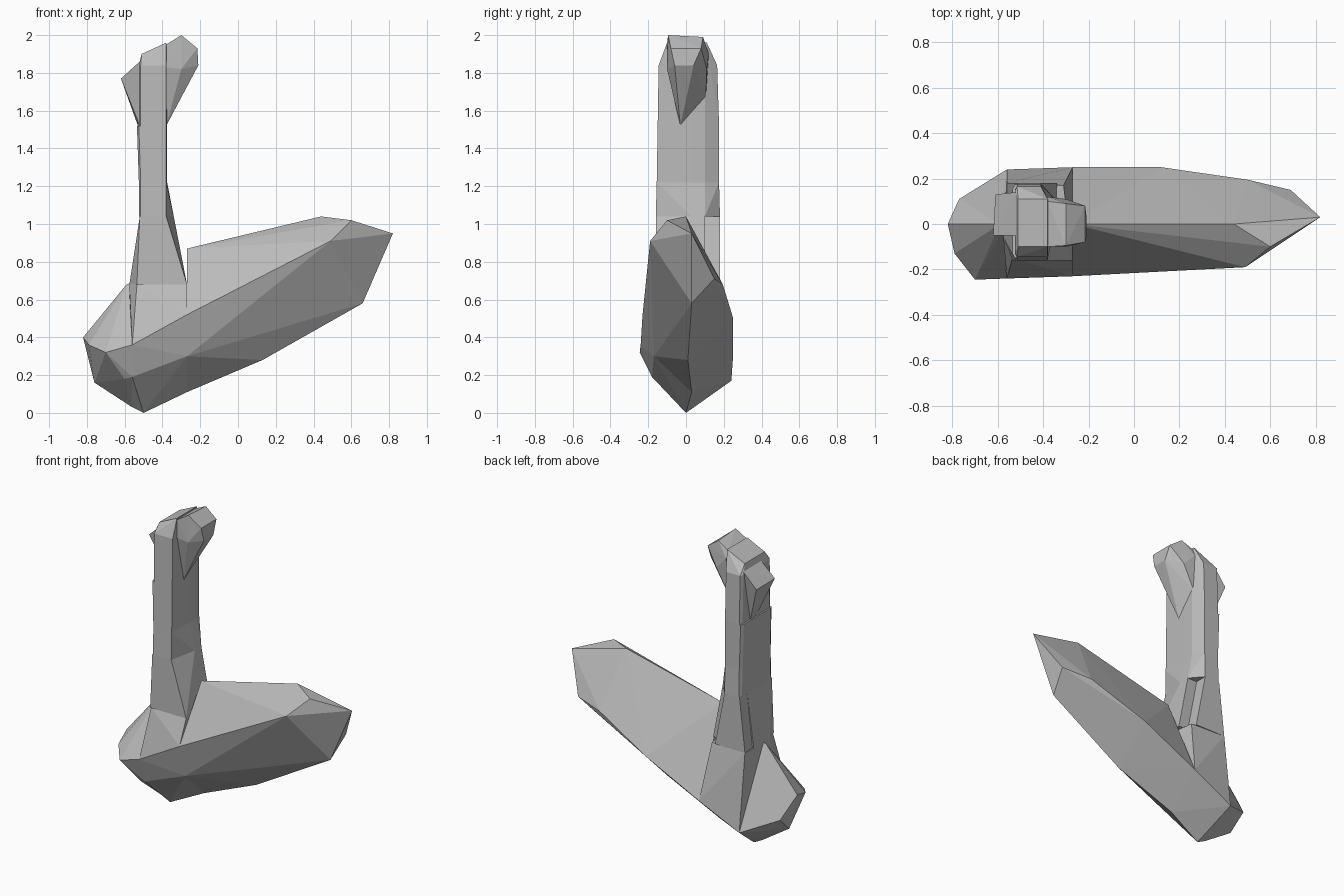
import bpy
import bmesh

default_cube = bpy.data.objects.get("Cube")
if default_cube:
    bpy.data.objects.remove(default_cube, do_unlink=True)

# One plain grey for every part
grey = bpy.data.materials.new("plain grey")
grey.use_nodes = True
grey.diffuse_color = (0.5, 0.5, 0.5, 1)
shader = grey.node_tree.nodes["Principled BSDF"]
shader.inputs["Base Color"].default_value = grey.diffuse_color
shader.inputs["Roughness"].default_value = 0.8


def faceted_part(name, corners):
    """Make a flat-faced solid wrapped tightly around a few corner points."""
    bm = bmesh.new()
    for corner in corners:
        bm.verts.new(corner)
    result = bmesh.ops.convex_hull(bm, input=bm.verts)
    unused = {v for v in result["geom_interior"] + result["geom_unused"]
              if isinstance(v, bmesh.types.BMVert)}
    bmesh.ops.delete(bm, geom=list(unused), context="VERTS")
    bmesh.ops.recalc_face_normals(bm, faces=bm.faces)
    mesh = bpy.data.meshes.new(name)
    bm.to_mesh(mesh)
    bm.free()
    mesh.materials.append(grey)
    part = bpy.data.objects.new(name, mesh)
    bpy.context.collection.objects.link(part)
    return part


def rectangle(z, left, right, front, back):
    """Corners of a horizontal rectangle."""
    return [(x, y, z) for x in (left, right) for y in (front, back)]


def neck_ring(z, left, right, front, back, bulge=0.005):
    """Horizontal neck section: bulging right side, cut back right corner."""
    return [(left + .01, front, z), (left, front + .02, z),
            (left, back - .02, z), (left + .01, back, z),
            (right, front, z), (right + bulge, .03, z),
            (right + bulge, .1, z), (right - .03, back, z)]


# Cross-sections shared by neighbouring base parts
body_joint = [(-.27, -.23, .52), (-.27, -.17, .3), (-.27, .03, .11), (-.27, .25, .31)]
tail_joint = [(-.56, 0, .69), (-.56, -.24, .36), (-.56, -.18, .19),
              (-.56, 0, .03), (-.56, .24, .17)]

# Long sloping body, ending in a pointed nose
faceted_part("body", body_joint + [
    (-.27, 0, .87), (.44, 0, 1.04), (.6, -.1, 1.02), (.49, -.19, .91), (.82, .03, .95),
    (.66, .03, .58), (.13, .01, .28), (.12, .25, .5), (.5, .195, .68), (.69, .15, .71)])

# Middle block under the neck
faceted_part("middle_block", body_joint + tail_joint + [
    (-.5, 0, 0), (-.535, -.15, .68), (-.575, -.06, .68), (-.56, .18, .68),
    (-.27, -.16, .68), (-.31, .17, .68)])

# Blunt tail end
faceted_part("tail_end", tail_joint + [
    (-.59, 0, .68), (-.82, 0, .4), (-.79, -.13, .36), (-.7, -.245, .32),
    (-.6, -.17, .18), (-.76, 0, .16), (-.77, .11, .26)])

# Flared neck foot, with a narrower slab behind it
faceted_part("neck_foot",
             rectangle(.68, -.535, -.27, -.16, .1)
             + rectangle(1.04, -.52, -.38, -.16, .1)
             + [(-.575, -.06, .68), (-.57, .1, .68), (-.34, .03, 1.04), (-.34, .1, 1.04)])
faceted_part("neck_foot_slab",
             rectangle(.68, -.56, -.34, .1, .18)
             + rectangle(1.04, -.52, -.41, .1, .18))

# Neck shafts
foot_top = neck_ring(1.04, -.525, -.38, -.16, .18, .04)
shaft_base = neck_ring(1.22, -.525, -.38, -.155, .175)
shaft_top = neck_ring(1.52, -.535, -.38, -.15, .175)
faceted_part("lower_neck", foot_top + shaft_base)
faceted_part("middle_neck", shaft_base + shaft_top)
faceted_part("upper_neck",
             neck_ring(1.52, -.525, -.38, -.15, .175)
             + neck_ring(1.84, -.525, -.38, -.145, .165)
             + [(x, y, z) for x, z in ((-.51, 1.9), (-.38, 1.96)) for y in (-.1, .11)])

# Knobs at the top of the neck
faceted_part("right_knob", [
    (-.38, -.03, 1.52), (-.38, -.1, 1.83), (-.38, .105, 1.67), (-.38, .12, 1.9),
    (-.38, -.1, 1.95), (-.38, .1, 1.95), (-.3, -.095, 2), (-.3, .09, 1.99),
    (-.21, -.06, 1.84), (-.21, .04, 1.84), (-.215, -.08, 1.93), (-.215, .08, 1.93),
    (-.3, .11, 1.82), (-.3, -.1, 1.82)])
faceted_part("left_knob", [
    (-.52, 0, 1.52), (-.53, .08, 1.52), (-.52, -.05, 1.86), (-.52, .14, 1.86),
    (-.62, -.05, 1.77), (-.61, .13, 1.76)])
